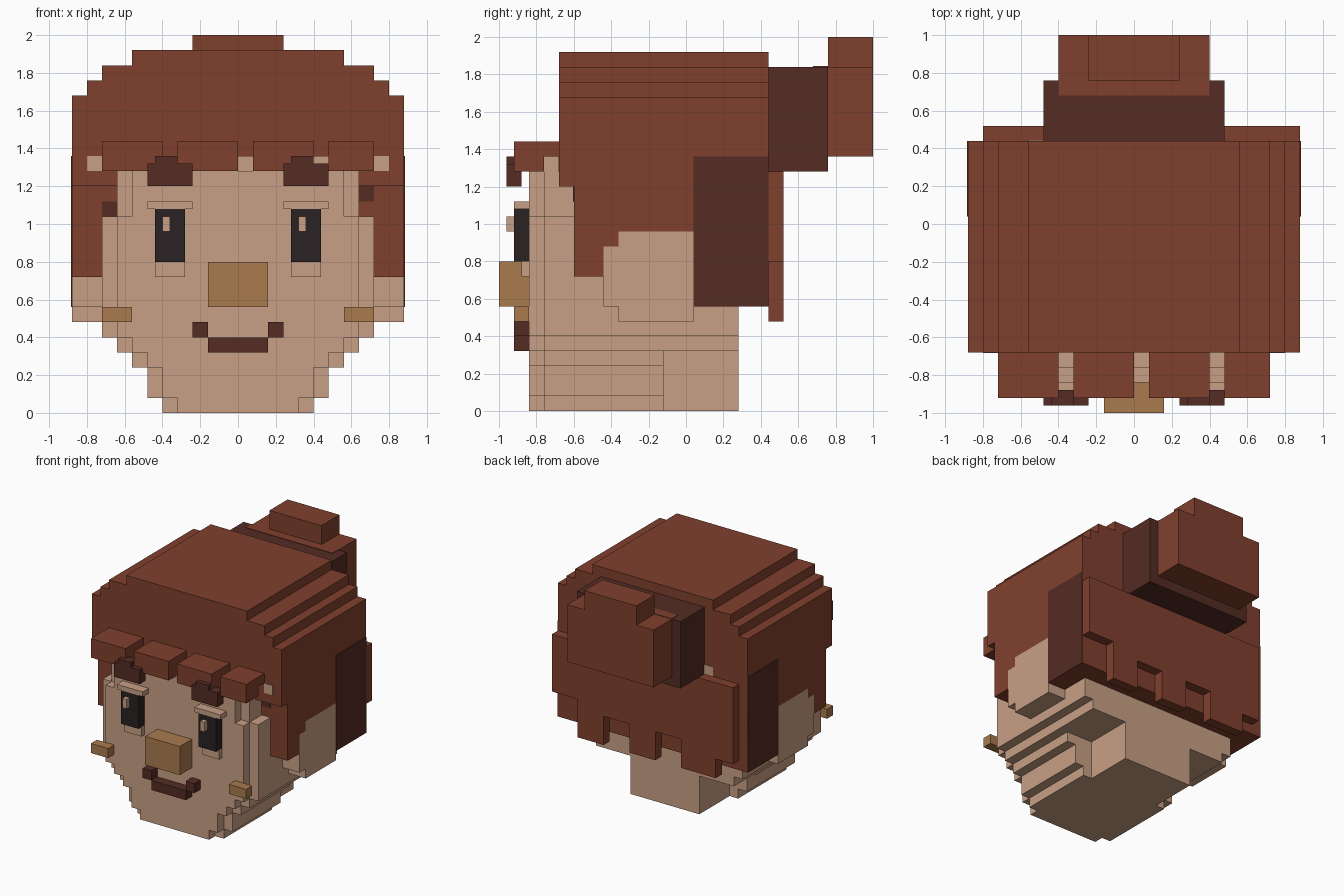
import bpy
import bmesh

UNIT = 0.04  # every size below is a whole number of these cells

if "Cube" in bpy.data.objects:
    bpy.data.objects.remove(bpy.data.objects["Cube"], do_unlink=True)


def make_material(name, rgb):
    mat = bpy.data.materials.new(name)
    mat.use_nodes = True
    mat.diffuse_color = (*rgb, 1)
    shader = next(n for n in mat.node_tree.nodes if n.type == "BSDF_PRINCIPLED")
    shader.inputs["Base Color"].default_value = (*rgb, 1)
    shader.inputs["Roughness"].default_value = 0.9
    return mat


skin = make_material("skin", (0.584, 0.352, 0.238))
hair = make_material("auburn hair", (0.216, 0.051, 0.027))
dark = make_material("dark brown", (0.089, 0.025, 0.017))
tan = make_material("tan", (0.402, 0.195, 0.076))
black = make_material("eye black", (0.024, 0.016, 0.016))


def add_box(bm, xs, ys, zs):
    corners = [bm.verts.new((x * UNIT, y * UNIT, z * UNIT))
               for z in zs for y in ys for x in xs]
    for face in ("0231", "4576", "0154", "2673", "0462", "1375"):
        bm.faces.new([corners[int(i)] for i in face])


def part(name, mat, *boxes, mirror=False):
    """One object made from (x range, y range, z range) blocks."""
    bm = bmesh.new()
    for xs, ys, zs in boxes:
        add_box(bm, xs, ys, zs)
        if mirror:
            add_box(bm, (-xs[1], -xs[0]), ys, zs)
    mesh = bpy.data.meshes.new(name)
    bm.to_mesh(mesh)
    bm.free()
    mesh.materials.append(mat)
    obj = bpy.data.objects.new(name, mesh)
    bpy.context.collection.objects.link(obj)
    return obj


def wide(half, ys, zs):
    """A block centred on x = 0."""
    return (-half, half), ys, zs


# Stepped jaw and head: each level has a narrower front layer
head = []
levels = [(10, 0, 2, -3), (12, 2, 6, -3), (14, 6, 8, -3),
          (16, 8, 10, 7), (18, 10, 26, 7)]
for half, low, high, back in levels:
    head.append(wide(half, (-19, back), (low, high)))
    head.append(wide(half - 2, (-21, -19), (low, high)))
head.append(wide(14, (-21, -19), (26, 32)))
head.append(wide(16, (-19, -15), (26, 34)))
part("head", skin, *head)
part("neck", skin, wide(8, (-3, 7), (0, 8)))
part("ears", skin,
     ((18, 22), (-9, 1), (12, 14)),
     ((18, 22), (-11, 1), (14, 22)),
     ((18, 22), (-9, 1), (22, 24)), mirror=True)

# Hair cap with stepped crown
part("hair_cap", hair,
     wide(22, (-17, 11), (30, 42)),
     wide(20, (-17, 11), (42, 44)),
     wide(18, (-17, 11), (44, 46)),
     wide(14, (-17, 11), (46, 48)),
     wide(22, (-15, 11), (24, 30)),
     wide(22, (1, 11), (14, 24)))
part("sideburns", hair,
     ((18, 22), (-15, -11), (18, 24)),
     ((18, 22), (-11, -9), (22, 24)), mirror=True)
part("side_patches", dark, ((21.9, 22.1), (1, 11), (14, 34)), mirror=True)
part("temple_shadows", dark,
     ((16, 18), (-15.1, -15), (28, 30)),
     ((-18, -16), (-15.1, -15), (26, 28)))
part("hairline_gaps", skin, ((18, 20), (-17.1, -17), (32, 34)), mirror=True)
part("back_hair_gap", skin, ((-14, -12), (11, 11.1), (32, 34)))

# Ragged back hair: strands of different length
strands = [(-20, -16, 16), (-16, -8, 12), (-8, -2, 18),
           (-2, 4, 12), (4, 10, 18), (10, 16, 12), (16, 22, 20)]
part("back_hair", hair,
     *[((x0, x1), (11, 13), (low, 32)) for x0, x1, low in strands])

# Fringe
fringe = [(-18, -10), (-8, 0), (2, 10), (12, 18)]
part("fringe", hair, *[(xs, (-23, -19), (32, 36)) for xs in fringe])
part("fringe_roots", hair, *[(xs, (-19, -17), (34, 36)) for xs in fringe])

# Bun with its dark tie
part("bun_tie", dark, wide(12, (11, 19), (32, 46)))
part("bun", hair,
     wide(10, (19, 25), (34, 46)),
     wide(6, (19, 25), (46, 50)),
     wide(10, (17, 19), (45.9, 46.1)))

# Eyes
part("eyes", black, ((7, 11), (-23, -21), (20, 27)), mirror=True)
part("eyelids", skin, ((6, 12), (-23, -21), (27, 28)), mirror=True)
part("lower_lids", skin, ((7, 11), (-22, -21), (18, 20)), mirror=True)
part("eye_highlights", skin,
     ((-10, -9), (-24, -23), (24, 26)), ((8, 9), (-24, -23), (24, 26)))

# Eyebrows
part("eyebrows", dark, ((6, 12), (-24, -22), (30, 33)), mirror=True)
part("eyebrow_peaks", dark,
     ((-11, -8), (-24, -22), (33, 34)), ((7, 10), (-24, -22), (33, 34)))

# Nose, freckles and mouth
part("nose", tan, wide(4, (-25, -21), (14, 20)))
part("cheek_marks", tan, ((14, 18), (-23, -21), (12, 14)), mirror=True)
part("mouth", dark, wide(4, (-23, -21), (8, 10)))
part("mouth_corners", dark, ((4, 6), (-23, -21), (10, 12)), mirror=True)
